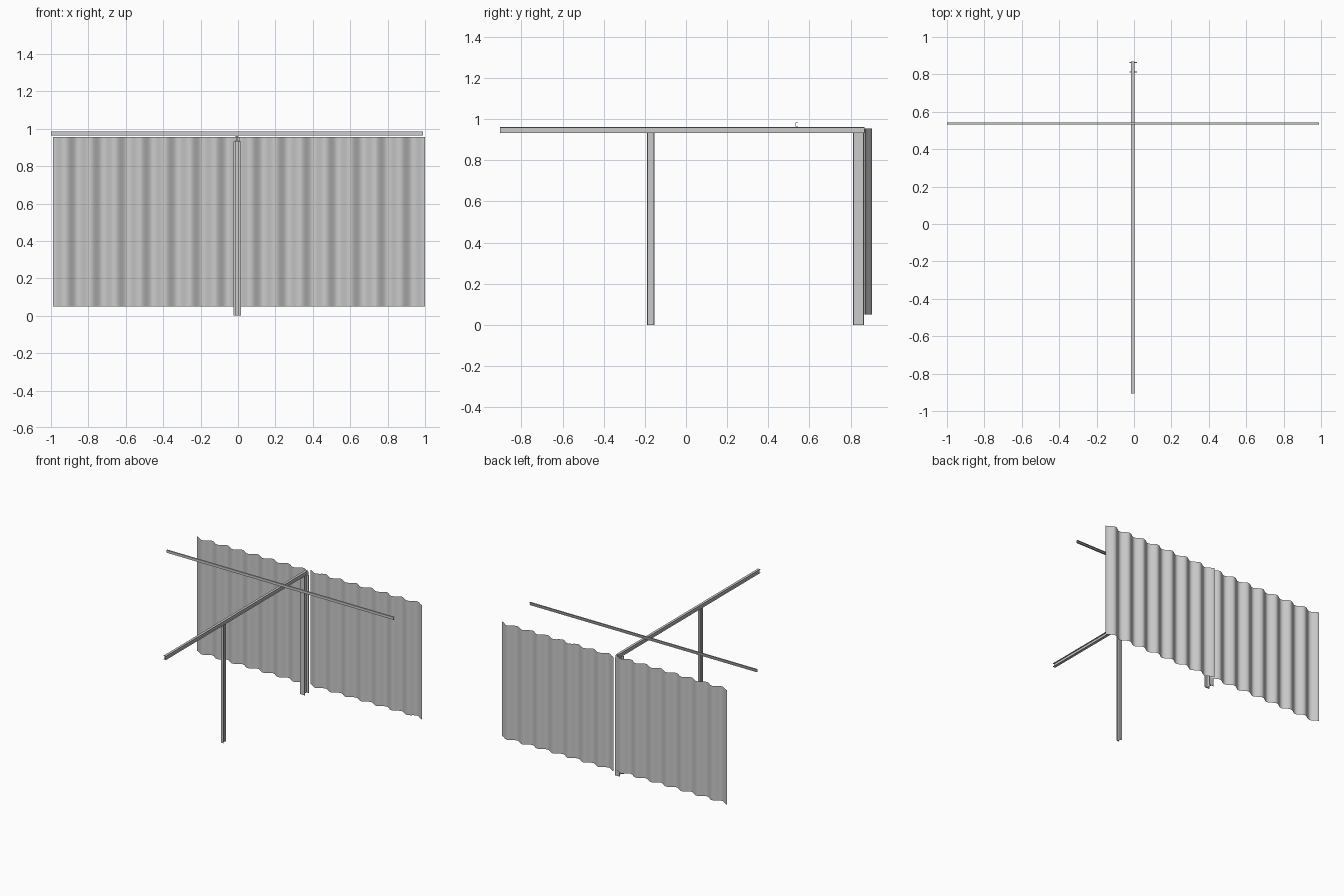
import bpy, math

if "Cube" in bpy.data.objects:
    bpy.data.objects.remove(bpy.data.objects["Cube"])

def mesh_object(name, verts, faces):
    me = bpy.data.meshes.new(name)
    me.from_pydata(verts, [], faces)
    me.update()
    ob = bpy.data.objects.new(name, me)
    bpy.context.collection.objects.link(ob)
    return ob

def extrude(name, profile, place, a, b):
    """Sweep a closed profile from a to b; place(u, v, t) gives the position."""
    n = len(profile)
    verts = [place(u, v, t) for t in (a, b) for u, v in profile]
    faces = [(i, (i + 1) % n, n + (i + 1) % n, n + i) for i in range(n)]
    faces += [tuple(range(n))[::-1], tuple(range(n, 2 * n))]
    ob = mesh_object(name, verts, faces)
    import bmesh
    bm = bmesh.new()
    bm.from_mesh(ob.data)
    bmesh.ops.recalc_face_normals(bm, faces=bm.faces)
    bm.to_mesh(ob.data)
    bm.free()
    return ob

def i_section(w, d, flange, web):
    """I-shaped outline: flanges w wide, overall depth d."""
    w, d, s = w / 2, d / 2, web / 2
    f = d - flange
    return [(-w, -d), (w, -d), (w, -f), (s, -f), (s, f), (w, f),
            (w, d), (-w, d), (-w, f), (-s, f), (-s, -f), (-w, -f)]

# Steel posts
extrude("front_post", i_section(0.02, 0.036, 0.004, 0.004),
        lambda u, v, t: (u - 0.006, v - 0.171, t), 0, 0.932)
extrude("rear_post", i_section(0.04, 0.054, 0.005, 0.005),
        lambda u, v, t: (u - 0.005, v + 0.838, t), 0, 0.932)

# Roof beam
extrude("roof_beam", i_section(0.02, 0.03, 0.004, 0.004),
        lambda u, v, t: (u - 0.006, t, v + 0.947), -0.905, 0.868)

# Purlin: channel resting across the beam
channel = [(-0.006, -0.01), (0.006, -0.01), (0.006, -0.007), (-0.003, -0.007),
           (-0.003, 0.007), (0.006, 0.007), (0.006, 0.01), (-0.006, 0.01)]
extrude("purlin", channel, lambda u, v, t: (t, u + 0.538, v + 0.974), -1.0, 0.99)

# Corrugated wall sheets
def sheet(name, x0, x1, y, waves=7.5, n=120):
    verts, faces = [], []
    for i in range(n + 1):
        f = i / n
        yy = y + 0.016 * math.cos(2 * math.pi * waves * f)
        verts += [(x0 + (x1 - x0) * f, yy, z) for z in (0.05, 0.955)]
    for i in range(n):
        faces.append((2 * i, 2 * i + 2, 2 * i + 3, 2 * i + 1))
    ob = mesh_object(name, verts, faces)
    for p in ob.data.polygons:
        p.use_smooth = True

sheet("wall_sheet_left", -0.99, 0.01, 0.884)
sheet("wall_sheet_right", 0.0, 1.0, 0.888)
